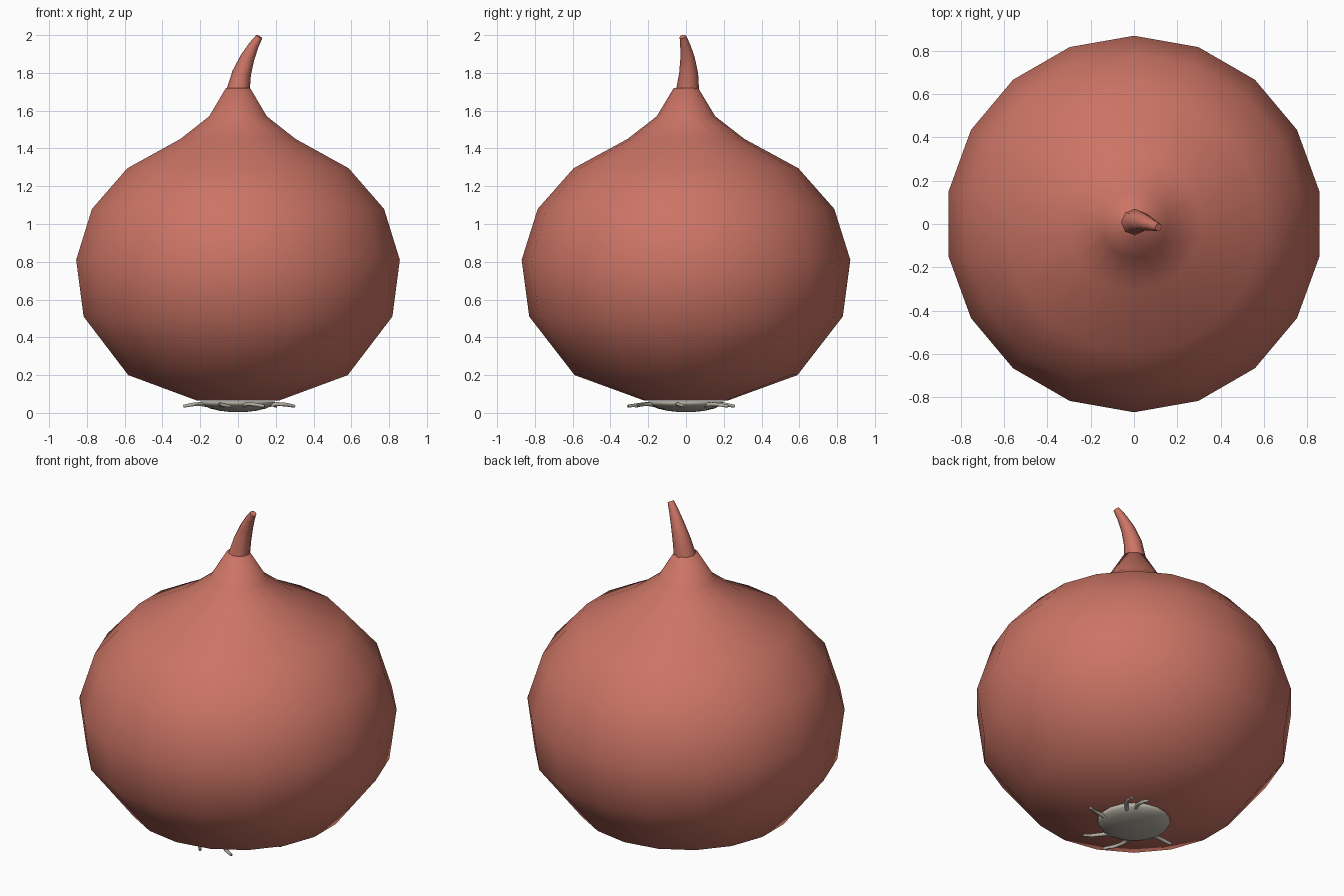
import bpy
import bmesh
from math import sin, cos, pi, radians
from mathutils import Vector

cube = bpy.data.objects.get("Cube")
if cube:
    bpy.data.objects.remove(cube)


def material(name, rgb):
    m = bpy.data.materials.new(name)
    m.use_nodes = True
    m.diffuse_color = (*rgb, 1)
    m.node_tree.nodes["Principled BSDF"].inputs["Base Color"].default_value = (*rgb, 1)
    return m


skin = material("onion red", (0.60, 0.175, 0.13))
root_grey = material("root grey", (0.46, 0.43, 0.37))


def loft(name, rings, sides, mat, angle=180):
    """Skin a stack of rings given as (centre, radius, axis)."""
    bm = bmesh.new()
    loops = []
    for centre, r, axis in rings:
        turn = Vector((0, 0, 1)).rotation_difference(Vector(axis))
        loops.append([bm.verts.new(Vector(centre) + turn @ Vector(
            (r * sin(2 * pi * i / sides), r * cos(2 * pi * i / sides), 0)))
            for i in range(sides)])
    for a, b in zip(loops, loops[1:]):
        for i in range(sides):
            j = (i + 1) % sides
            bm.faces.new((a[i], a[j], b[j], b[i]))
    bm.faces.new(loops[0])
    bm.faces.new(loops[-1])
    bmesh.ops.recalc_face_normals(bm, faces=bm.faces)
    mesh = bpy.data.meshes.new(name)
    bm.to_mesh(mesh)
    bm.free()
    obj = bpy.data.objects.new(name, mesh)
    bpy.context.collection.objects.link(obj)
    mesh.materials.append(mat)
    bpy.ops.object.select_all(action='DESELECT')
    obj.select_set(True)
    bpy.context.view_layer.objects.active = obj
    bpy.ops.object.shade_smooth_by_angle(angle=radians(angle))
    return obj


def tube(name, points, radii, sides, mat):
    """Tapered tube that follows a path."""
    pts = [Vector(p) for p in points]
    last = len(pts) - 1
    rings = [(p, r, pts[min(i + 1, last)] - pts[max(i - 1, 0)])
             for i, (p, r) in enumerate(zip(pts, radii))]
    return loft(name, rings, sides, mat, 60)


# Bulb: turned profile of radius and height
profile = [(0.22, 0.065), (0.59, 0.2), (0.83, 0.51), (0.87, 0.81), (0.785, 1.08),
           (0.595, 1.295), (0.31, 1.45), (0.155, 1.57), (0.065, 1.72)]
loft("bulb", [((0, 0, z), r, (0, 0, 1)) for r, z in profile], 18, skin)

# Stem: bent, tapering stalk
tube("stem",
     [(0, 0.008, 1.7), (0.02, 0.014, 1.8), (0.05, 0.008, 1.88),
      (0.083, -0.004, 1.945), (0.113, -0.016, 1.992)],
     [0.062, 0.05, 0.038, 0.027, 0.018], 8, skin)

# Root plate: shallow dome under the bulb
dome = [(0.2 * cos(a), 0.06 - 0.056 * sin(a))
        for a in (radians(d) for d in (0, 20, 40, 60, 75, 87))]
loft("root_plate", [((0, 0, z), r, (0, 0, 1)) for r, z in dome], 18, root_grey)

# Roots: start direction, end direction (degrees) and reach
roots = [(192, 186, 0.29), (238, 263, 0.31), (280, 298, 0.3),
         (345, 358, 0.3), (36, 48, 0.3), (52, 67, 0.28)]
for n, (start, end, reach) in enumerate(roots, 1):
    path = []
    for k in range(5):
        t = k / 4
        a = radians(start + (end - start) * t * t)
        r = 0.13 + (reach - 0.13) * t
        path.append((r * cos(a), r * sin(a), 0.035 + 0.012 * sin(pi * t)))
    tube(f"root_{n}", path, [0.014, 0.013, 0.011, 0.01, 0.008], 6, root_grey)
